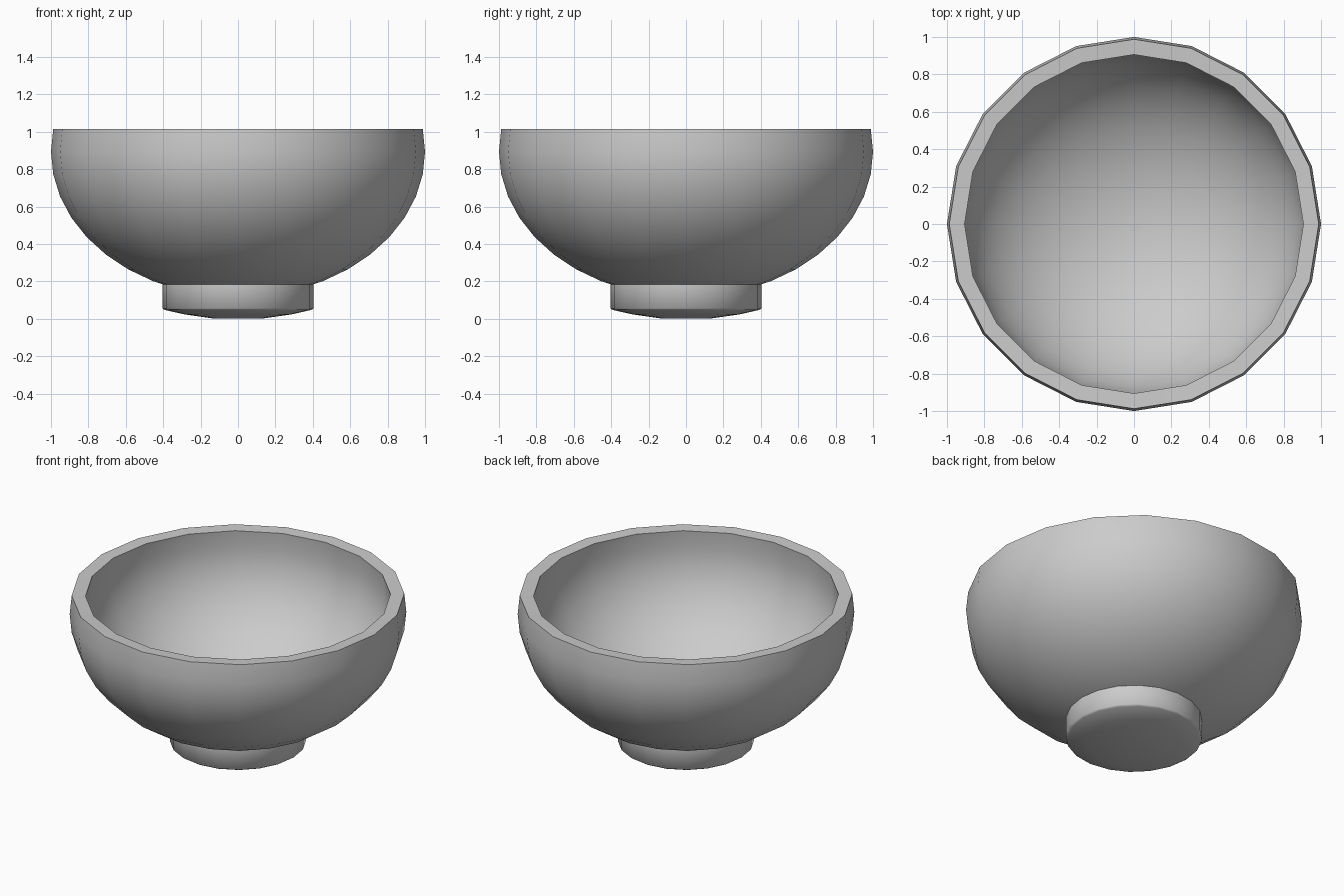
import bpy
import bmesh
from math import cos, sin, radians, tau

SIDES = 20
CENTRE_Z = 0.893
SQUASH = 0.777
INNER_SCALE = 0.917

cube = bpy.data.objects.get("Cube")
if cube:
    bpy.data.objects.remove(cube, do_unlink=True)

grey = bpy.data.materials.new("plain grey")
grey.use_nodes = True
colour = (0.6, 0.6, 0.6, 1)
grey.diffuse_color = colour
grey.node_tree.nodes["Principled BSDF"].inputs["Base Color"].default_value = colour


def lathe(name, profile):
    """Turn a (radius, height) profile around the z axis."""
    bm = bmesh.new()
    verts = [bm.verts.new((r, 0, z)) for r, z in profile]
    edges = [bm.edges.new(pair) for pair in zip(verts, verts[1:])]
    bmesh.ops.spin(bm, geom=verts + edges, cent=(0, 0, 0), axis=(0, 0, 1),
                   angle=tau, steps=SIDES, use_duplicate=False)
    bmesh.ops.remove_doubles(bm, verts=bm.verts[:], dist=0.0005)
    bmesh.ops.recalc_face_normals(bm, faces=bm.faces[:])
    mesh = bpy.data.meshes.new(name)
    bm.to_mesh(mesh)
    bm.free()
    mesh.materials.append(grey)
    obj = bpy.data.objects.new(name, mesh)
    bpy.context.collection.objects.link(obj)
    bpy.ops.object.select_all(action="DESELECT")
    obj.select_set(True)
    bpy.context.view_layer.objects.active = obj
    bpy.ops.object.shade_smooth_by_angle(angle=radians(60))
    return obj


def bowl_curve(scale):
    """Squashed arc from the bottom pole to just above the widest ring."""
    angles = [radians(d) for d in range(-81, 10, 9)]
    return [(0, CENTRE_Z - SQUASH * scale)] + [
        (scale * cos(a), CENTRE_Z + SQUASH * scale * sin(a)) for a in angles]


# Bowl: outer shell, nearly level rim, and a smaller shell inside
outer, inner = bowl_curve(1), bowl_curve(INNER_SCALE)
inner[-1] = (inner[-1][0], outer[-1][1] - 0.004)
lathe("bowl", outer + inner[::-1])

# Foot: short drum with a softened edge and a slightly domed base
lathe("foot", [(0, 0.183), (0.404, 0.183), (0.404, 0.055), (0.392, 0.047),
               (0.285, 0.023), (0.137, 0.002), (0, 0)])
